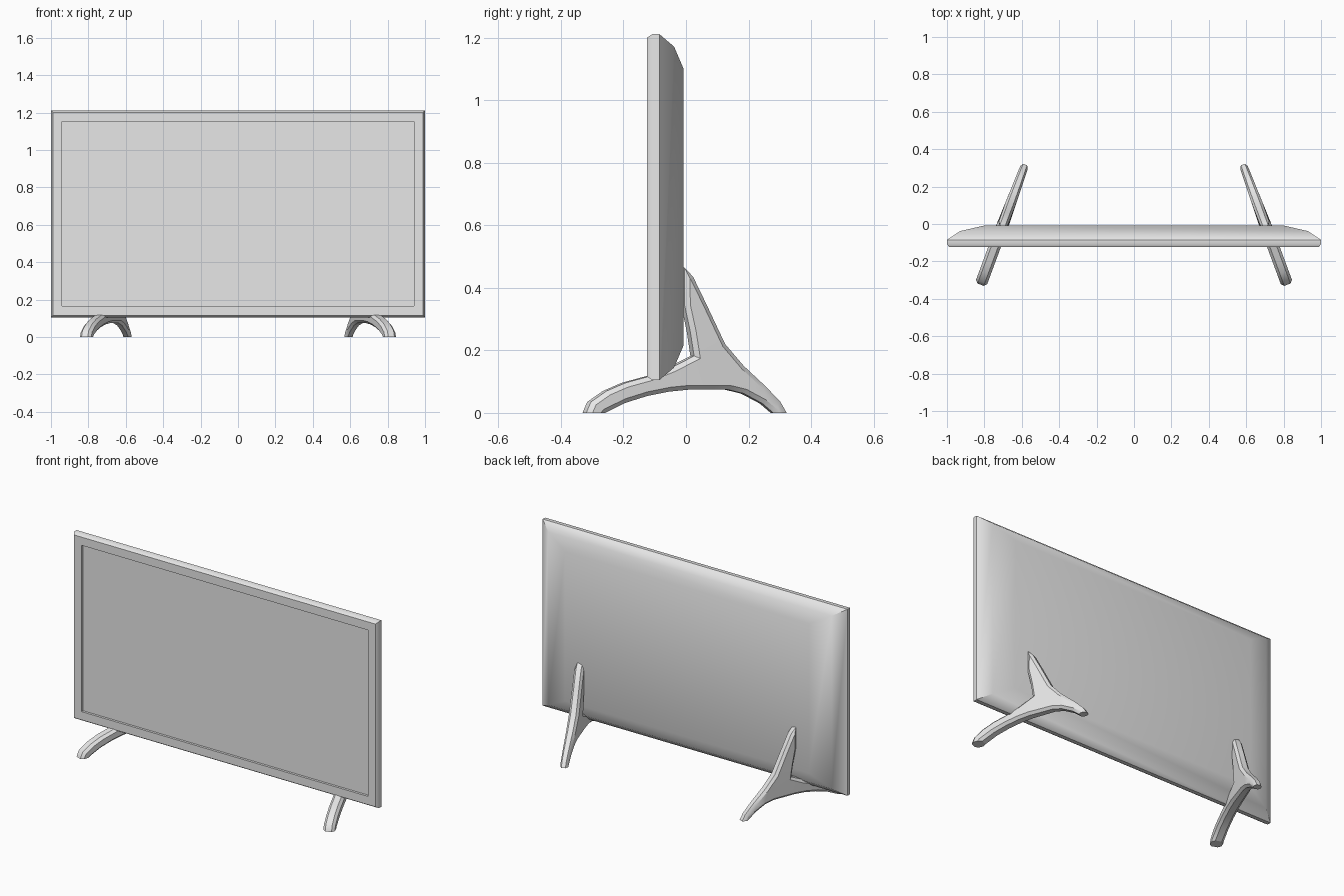
import bpy
import bmesh
import math
from mathutils import Vector

cube = bpy.data.objects.get("Cube")
if cube:
    bpy.data.objects.remove(cube, do_unlink=True)

# One plain grey for everything
grey = bpy.data.materials.new("plain_grey")
grey.use_nodes = True
grey.diffuse_color = (0.8, 0.8, 0.8, 1)
grey.node_tree.nodes["Principled BSDF"].inputs["Base Color"].default_value = (0.8, 0.8, 0.8, 1)


def finish(bm, name, angle):
    """Turn a bmesh into a shaded object."""
    bmesh.ops.recalc_face_normals(bm, faces=bm.faces)
    mesh = bpy.data.meshes.new(name)
    bm.to_mesh(mesh)
    bm.free()
    mesh.materials.append(grey)
    obj = bpy.data.objects.new(name, mesh)
    bpy.context.collection.objects.link(obj)
    bpy.ops.object.select_all(action='DESELECT')
    obj.select_set(True)
    bpy.context.view_layer.objects.active = obj
    bpy.ops.object.shade_smooth_by_angle(angle=math.radians(angle))
    return obj


# Screen panel: rectangular rings (half width, half height, y), front to back
def build_panel():
    rings = [(0.94, 0.493, -0.11), (0.94, 0.493, -0.124),
             (0.988, 0.542, -0.124), (1.0, 0.553, -0.108),
             (1.0, 0.553, -0.085), (0.93, 0.513, -0.038),
             (0.80, 0.443, -0.008)]
    mid = 0.658
    bm = bmesh.new()
    loops = []
    for w, h, y in rings:
        corners = ((-w, -h), (w, -h), (w, h), (-w, h))
        loops.append([bm.verts.new((x, y, mid + z)) for x, z in corners])
    for a, b in zip(loops, loops[1:]):
        for i in range(4):
            j = (i + 1) % 4
            bm.faces.new((a[i], a[j], b[j], b[i]))
    bm.faces.new(loops[0])
    bm.faces.new(loops[-1])
    finish(bm, "screen_panel", 40)


# Three-armed stand, side outline as (y, z); feet run below ground, then get cut
OUTLINE = [(-0.335, -0.04), (-0.323, 0.005), (-0.31, 0.035), (-0.26, 0.07),
           (-0.2, 0.096), (-0.12, 0.118), (-0.05, 0.146), (0.02, 0.182),
           (0.008, 0.26), (-0.01, 0.345), (-0.01, 0.465), (0.018, 0.435),
           (0.06, 0.348), (0.12, 0.22), (0.18, 0.15), (0.25, 0.085),
           (0.298, 0.035), (0.318, 0), (0.33, -0.04), (0.30, -0.04),
           (0.275, 0), (0.24, 0.03), (0.18, 0.062), (0.13, 0.074),
           (0.0, 0.074), (-0.06, 0.068), (-0.13, 0.054), (-0.2, 0.032),
           (-0.265, 0), (-0.30, -0.04)]


def half_width(y, z):
    """Arms get slimmer toward the back foot and the upper tip."""
    return 0.032 - 0.035 * max(0, y) - 0.025 * max(0, z - 0.2)


def build_stand(side, name):
    bm = bmesh.new()
    left = [bm.verts.new((-0.55, y, z)) for y, z in OUTLINE]
    right = [bm.verts.new((0.55, y, z)) for y, z in OUTLINE]
    count = len(OUTLINE)
    for i in range(count):
        j = (i + 1) % count
        bm.faces.new((left[i], left[j], right[j], right[i]))
    caps = [bm.faces.new(list(reversed(left))), bm.faces.new(right)]
    bmesh.ops.recalc_face_normals(bm, faces=bm.faces)

    # Raised, narrower side faces give the arms a rounded section
    for cap, x in zip(caps, (-1, 1)):
        bmesh.ops.inset_region(bm, faces=[cap], thickness=0.014, use_even_offset=True)
        for v in cap.verts:
            v.co.x = x
    bmesh.ops.triangulate(bm, faces=caps)

    # Taper, then swing the stand so its feet splay out toward the front
    normal = Vector((0.938, 0.347, 0))
    for v in bm.verts:
        u, y, z = v.co
        p = Vector((0.70 - 0.37 * y, y, z)) + normal * (u * half_width(y, z))
        v.co = (side * p.x, p.y, p.z)

    # Cut the feet flat on the ground
    geom = bm.verts[:] + bm.edges[:] + bm.faces[:]
    bmesh.ops.bisect_plane(bm, geom=geom, plane_co=(0, 0, 0),
                           plane_no=(0, 0, -1), clear_outer=True)
    rim = [e for e in bm.edges if e.is_boundary]
    bmesh.ops.holes_fill(bm, edges=rim, sides=0)
    finish(bm, name, 35)


build_panel()
build_stand(1, "left_stand")
build_stand(-1, "right_stand")
